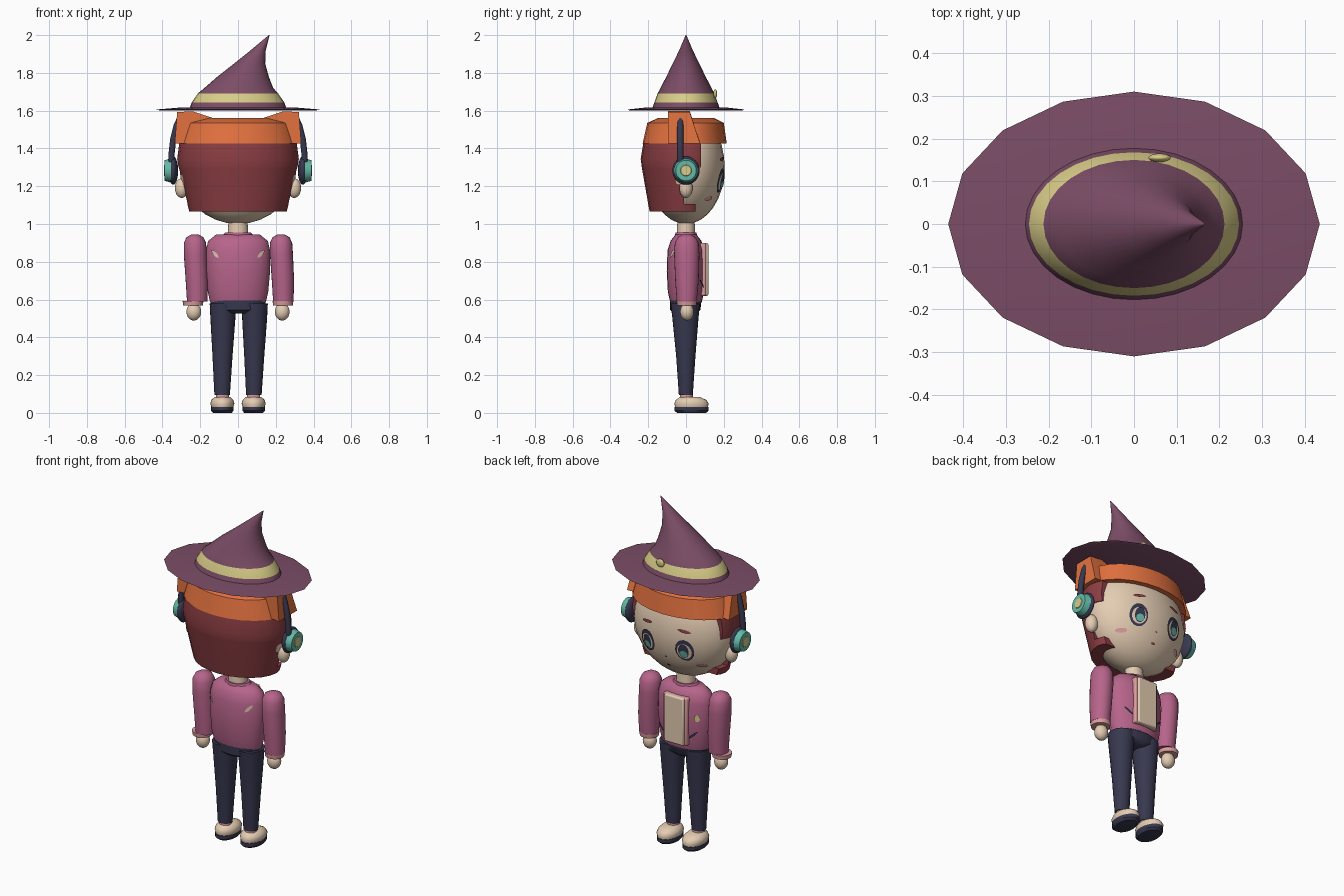
import bpy, bmesh
from math import sin, cos, pi, sqrt, radians
from mathutils import Matrix, Vector

if "Cube" in bpy.data.objects:
    bpy.data.objects.remove(bpy.data.objects["Cube"])


def material(name, hexa):
    lin = []
    for i in (0, 2, 4):
        c = int(hexa[i:i + 2], 16) / 255
        lin.append(c / 12.92 if c < 0.04 else ((c + 0.055) / 1.055) ** 2.4)
    m = bpy.data.materials.new(name)
    m.use_nodes = True
    m.diffuse_color = (*lin, 1)
    m.node_tree.nodes["Principled BSDF"].inputs["Base Color"].default_value = (*lin, 1)
    return m


PLUM = material("plum felt", "7B4D66")
CREAM = material("cream yellow", "D8CC88")
HAIR = material("hair red", "8C3E43")
ORANGE = material("orange cloth", "E2713F")
SKIN = material("skin", "E4CCB2")
PINK = material("rose jacket", "B6648A")
NAVY = material("dark navy", "383850")
TEAL = material("teal", "64BAA8")
BLUSH = material("pale pink", "DC9C9E")
SIDES = ((1, "left"), (-1, "right"))


def finish(name, bm, mats, rule=None, angle=40):
    mats = mats if isinstance(mats, tuple) else (mats,)
    bmesh.ops.recalc_face_normals(bm, faces=bm.faces)
    if rule:
        for f in bm.faces:
            f.material_index = rule(f)
    me = bpy.data.meshes.new(name)
    bm.to_mesh(me)
    bm.free()
    ob = bpy.data.objects.new(name, me)
    bpy.context.collection.objects.link(ob)
    for m in mats:
        me.materials.append(m)
    bpy.ops.object.select_all(action="DESELECT")
    ob.select_set(True)
    bpy.context.view_layer.objects.active = ob
    bpy.ops.object.shade_smooth_by_angle(angle=radians(angle))
    return ob


def cut(bm, co, no):
    """Remove everything beyond a plane and close the hole."""
    r = bmesh.ops.bisect_plane(bm, geom=bm.verts[:] + bm.edges[:] + bm.faces[:],
                               plane_co=co, plane_no=no, clear_outer=True)
    edges = [e for e in r["geom_cut"] if isinstance(e, bmesh.types.BMEdge)]
    bmesh.ops.holes_fill(bm, edges=edges)


def loft(name, rings, mats, n=24, rule=None, cx=0, cy=0, front=None, angle=40):
    """Stack ellipses given as (z, x shift, x radius, back radius, face-side radius)."""
    bm = bmesh.new()
    loops = []
    for z, dx, rx, rb, rf in rings:
        loops.append([bm.verts.new((cx + dx + rx * cos(t),
                                    cy + sin(t) * (rf if sin(t) > 0 else rb), z))
                      for t in (2 * pi * i / n for i in range(n))])
    for a, b in zip(loops, loops[1:]):
        for i in range(n):
            j = (i + 1) % n
            bm.faces.new((a[i], a[j], b[j], b[i]))
    bm.faces.new(loops[0])
    bm.faces.new(loops[-1])
    if front is not None:
        cut(bm, (0, front, 0), (0, 1, 0))
    return finish(name, bm, mats, rule, angle)


def ball(name, loc, size, mat, top=None):
    bm = bmesh.new()
    bmesh.ops.create_uvsphere(bm, u_segments=24, v_segments=16, radius=1,
                              matrix=Matrix.Translation(loc) @ Matrix.Diagonal((*size, 1)))
    if top:
        cut(bm, (0, 0, top), (0, 0, 1))
    return finish(name, bm, mat)


def box(name, loc, size, mat):
    bm = bmesh.new()
    bmesh.ops.create_cube(bm, size=1, matrix=Matrix.Translation(loc) @ Matrix.Diagonal((*size, 1)))
    ob = finish(name, bm, mat)
    mod = ob.modifiers.new("soft edges", "BEVEL")
    mod.width, mod.segments = 0.008, 2
    return ob


def disc(name, x, z, r, depth, mat):
    bm = bmesh.new()
    bmesh.ops.create_cone(bm, cap_ends=True, segments=24, radius1=r, radius2=r * 0.85, depth=depth,
                          matrix=Matrix.Translation((x, 0, z)) @ Matrix.Rotation(pi / 2 if x > 0 else -pi / 2, 4, "Y"))
    return finish(name, bm, mat)


def face_y(x, z):
    return 0.205 * sqrt(max(0, 1 - (x / 0.31) ** 2 - ((z - 1.3) / 0.3) ** 2))


def chest_y(x, z):
    return 0.1 * sqrt(max(0, 1 - (x / 0.172) ** 2))


def back_y(x, z):
    return -chest_y(x, z)


def decal(name, x, z, rx, rz, mat, surface, lift=0.004, tilt=0, n=16):
    """Thin painted patch that follows a surface."""
    bm = bmesh.new()
    side = -1 if surface is back_y else 1

    def vert(u, w):
        px, pz = x + u * cos(tilt) - w * sin(tilt), z + u * sin(tilt) + w * cos(tilt)
        return bm.verts.new((px, surface(px, pz) + side * lift, pz))
    mid = vert(0, 0)
    rim = [vert(rx * cos(2 * pi * i / n), rz * sin(2 * pi * i / n)) for i in range(n)]
    for i in range(n):
        bm.faces.new((mid, rim[i], rim[(i + 1) % n]))
    ob = finish(name, bm, mat)
    if ob.data.polygons[0].normal.y * side < 0:
        ob.data.flip_normals()


# Pointed hat with wide brim, band and small leaf
loft("hat_brim", [(1.6, 0, .41, .295, .295), (1.606, 0, .435, .31, .31), (1.617, 0, .3, .21, .21)], PLUM, 16)
loft("hat_cone", [(1.61, 0, .257, .18, .18), (1.642, 0, .246, .168, .168), (1.692, 0, .212, .15, .15),
                  (1.72, .004, .182, .135, .135), (1.78, .027, .136, .104, .104),
                  (1.85, .062, .082, .07, .07), (1.92, .107, .04, .036, .036), (2, .165, .002, .002, .002)],
     (PLUM, CREAM), 32, lambda f: int(1.65 < f.calc_center_median().z < 1.68))
ball("hat_leaf", (.06, .155, 1.69), (.026, .01, .024), CREAM)

# Head, ears and neck
ball("head", (0, 0, 1.3), (.31, .205, .3), SKIN, 1.52)
loft("neck", [(.92, 0, .055, .05, .05), (1.03, 0, .05, .045, .045)], SKIN)

# Hair in three steps around the face
crown = (1.3, 0, .315, .234, .212)
low, mid = (1.065, 0, .258, .192, .13), (1.105, 0, .268, .2, .15)
loft("hair_upper", [crown, (1.345, 0, .322, .24, .217), (1.435, 0, .31, .225, .21)], HAIR, front=.08)
loft("hair_lower", [low, mid, crown], HAIR, front=-.01)
loft("hair_tips", [low, mid], HAIR, front=.05)

# Head scarf with raised side folds
loft("head_scarf", [(1.425, 0, .318, .23, .216), (1.535, 0, .285, .205, .2), (1.56, 0, .2, .15, .15)], ORANGE)
for s, side in SIDES:
    bm = bmesh.new()
    outline = ((.1, 1.55), (.24, 1.597), (.322, 1.592), (.335, 1.425), (.24, 1.43))
    f = bm.faces.new([bm.verts.new((s * x, -.095, z)) for x, z in outline])
    r = bmesh.ops.extrude_face_region(bm, geom=[f])
    for v in r["geom"]:
        if isinstance(v, bmesh.types.BMVert):
            v.co.y = .02 if v.co.z > 1.5 else .075
    bmesh.ops.triangulate(bm, faces=[f for f in bm.faces if len(f.verts) > 4])
    finish(side + "_scarf_fold", bm, (ORANGE, CREAM),
           lambda f: int(f.normal.z > .6 and abs(f.calc_center_median().x) < .2), 20)

    # Headphones
    cu = bpy.data.curves.new(side + "_headphone_arm", "CURVE")
    cu.dimensions, cu.bevel_depth, cu.bevel_resolution, cu.use_fill_caps = "3D", .017, 3, True
    sp = cu.splines.new("POLY")
    path = ((.3, 1.575), (.325, 1.52), (.343, 1.45), (.353, 1.36), (.35, 1.29))
    sp.points.add(len(path) - 1)
    for p, (x, z) in zip(sp.points, path):
        p.co = (s * x, -.03, z, 1)
    cu.materials.append(NAVY)
    bpy.context.collection.objects.link(bpy.data.objects.new(cu.name, cu))
    ball(side + "_headphone_pad", (s * .343, 0, 1.283), (.026, .072, .075), NAVY)
    disc(side + "_headphone_cup", s * .372, 1.283, .064, .034, TEAL)
    disc(side + "_headphone_button", s * .389, 1.283, .032, .006, CREAM)
    ball(side + "_ear", (s * .298, 0, 1.19), (.036, .035, .052), SKIN)

    # Painted face
    decal(side + "_eye_outline", s * .12, 1.23, .052, .065, NAVY, face_y, .005)
    decal(side + "_eye_white", s * .12, 1.225, .041, .047, SKIN, face_y, .008)
    decal(side + "_iris", s * .118, 1.228, .029, .043, NAVY, face_y, .011)
    decal(side + "_iris_glow", s * .118, 1.21, .022, .021, TEAL, face_y, .014)
    decal(side + "_eyebrow", s * .12, 1.345, .038, .009, HAIR, face_y, .005, -s * .15)
    decal(side + "_cheek", s * .19, 1.135, .026, .012, BLUSH, face_y, .005)

    # Sleeve, cuff and hand
    loft(side + "_sleeve", [(.59, .012, .054, .052, .054), (.7, .01, .059, .06, .064), (.84, .002, .061, .066, .068),
                            (.9, 0, .059, .062, .064), (.93, 0, .045, .046, .048), (.945, 0, .018, .02, .02)],
         PINK, cx=s * .228, cy=.003, angle=60)
    loft(side + "_cuff", [(.568, 0, .052, .05, .052), (.592, 0, .055, .053, .055)], BLUSH, cx=s * .238, cy=.003)
    ball(side + "_hand", (s * .234, .005, .535), (.039, .036, .046), SKIN)
    decal(side + "_pocket", s * .105, .685, .03, .006, NAVY, chest_y, .005, s * .75)
    decal(side + "_back_patch", s * .122, .842, .03, .009, SKIN, back_y, .005, s * .85, 6)

    # Leg, ankle and shoe
    loft(side + "_leg", [(.095, 0, .041, .038, .036), (.3, .002, .053, .052, .05), (.5, .004, .066, .072, .066),
                         (.58, .004, .07, .082, .074)], NAVY, cx=s * .084)
    loft(side + "_ankle", [(.06, 0, .036, .033, .036), (.1, 0, .034, .032, .036)], BLUSH, cx=s * .083)
    loft(side + "_shoe", [(.03, 0, .058, .085, .088), (.05, 0, .064, .09, .092), (.068, 0, .058, .082, .08),
                          (.085, 0, .04, .058, .045)], SKIN, cx=s * .083, cy=.028, angle=60)
    loft(side + "_sole", [(0, 0, .05, .075, .078), (.012, 0, .06, .09, .092), (.032, 0, .06, .09, .092)],
         NAVY, cx=s * .083, cy=.028)

decal("nose", 0, 1.165, .007, .005, HAIR, face_y, .004)
decal("mouth", 0, 1.105, .014, .006, HAIR, face_y, .004)

# Jacket, shirt front, collar and hips
loft("jacket", [(.588, 0, .148, .084, .084), (.64, 0, .16, .096, .096), (.75, 0, .17, .102, .1),
                (.86, 0, .17, .098, .096), (.91, 0, .158, .082, .082), (.945, 0, .115, .055, .055)], PINK, angle=60)
loft("collar", [(.935, 0, .085, .06, .06), (.955, 0, .068, .055, .055)], PINK)
box("jacket_trim", (0, .08, .76), (.156, .05, .28), BLUSH)
box("shirt_front", (0, .09, .76), (.128, .056, .28), SKIN)
decal("jacket_leaf", -.125, .785, .014, .02, CREAM, chest_y, .006)
loft("hips", [(.525, 0, .06, .06, .055), (.545, 0, .135, .084, .076), (.605, 0, .152, .086, .084)], NAVY)
